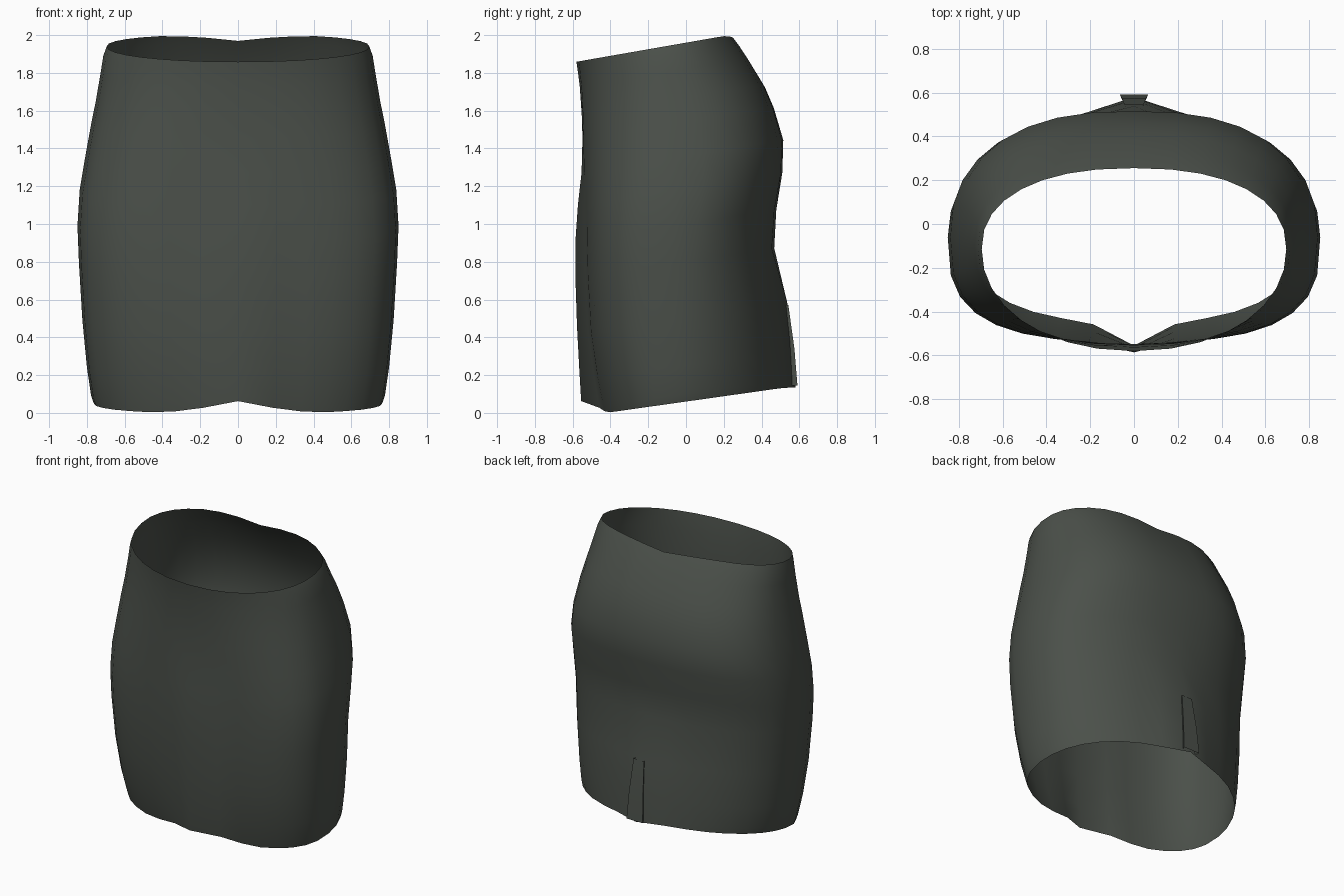
import bpy, bmesh, math

SEG = 32   # sides around the body

cloth = bpy.data.materials.new("dark olive grey cloth")
cloth.diffuse_color = (0.070, 0.080, 0.068, 1)


def finish(name, bm, angle):
    bmesh.ops.recalc_face_normals(bm, faces=bm.faces[:])
    mesh = bpy.data.meshes.new(name)
    bm.to_mesh(mesh)
    bm.free()
    ob = bpy.data.objects.new(name, mesh)
    bpy.context.collection.objects.link(ob)
    mesh.materials.append(cloth)
    bpy.ops.object.select_all(action='DESELECT')
    ob.select_set(True)
    bpy.context.view_layer.objects.active = ob
    bpy.ops.object.shade_smooth_by_angle(angle=math.radians(angle))
    return ob


# Ring sections: height, half width, side y,
# front y, front fold, front squareness, back y, back fold, back squareness
RINGS = [
    (0.060, 0.765, -0.05, -0.450, 0.105, 2.5, 0.530, 0.050, 2.0),
    (0.100, 0.778, -0.05, -0.460, 0.097, 2.5, 0.528, 0.049, 2.0),
    (0.250, 0.800, -0.05, -0.485, 0.080, 2.7, 0.522, 0.045, 2.0),
    (0.500, 0.824, -0.05, -0.517, 0.060, 2.9, 0.503, 0.035, 2.02),
    (0.800, 0.842, -0.06, -0.532, 0.054, 3.0, 0.467, 0.0, 2.1),
    (1.000, 0.850, -0.06, -0.537, 0.048, 3.0, 0.478, 0.0, 2.2),
    (1.190, 0.838, -0.06, -0.540, 0.032, 2.9, 0.510, 0.0, 2.4),
    (1.360, 0.810, -0.07, -0.543, 0.010, 2.7, 0.515, 0.0, 2.5),
    (1.545, 0.777, -0.08, -0.548, 0.0, 2.5, 0.465, 0.0, 2.45),
    (1.670, 0.752, -0.09, -0.552, 0.0, 2.35, 0.418, 0.0, 2.4),
    (1.820, 0.727, -0.10, -0.562, 0.0, 2.2, 0.340, 0.0, 2.3),
    (1.910, 0.713, -0.11, -0.573, 0.0, 2.1, 0.288, 0.0, 2.3),
    (1.960, 0.695, -0.115, -0.580, 0.0, 2.1, 0.255, 0.0, 2.3),
]

# Skirt body: lofted squarish ovals, tilted down towards the front
bm = bmesh.new()
loops = []
for zc, w, ys, yf, ff, pf, yb, bf, pb in RINGS:
    tilt = 0.14 + 0.0175 * zc
    loop = []
    for i in range(SEG):
        a = 2 * math.pi * i / SEG
        s, c = math.sin(a), math.cos(a)
        u = min(1, abs(s) ** 0.87)
        x = math.copysign(u, s) * w
        p = pb if c > 0 else pf
        depth = 0 if u > 0.9999 else (1 - u ** p) ** (1 / p)
        y = ys + (yb - ys if c > 0 else yf - ys) * depth
        z = zc + tilt * y
        mid = max(0, 1 - abs(x) / 0.21)            # centre fold weight
        wide = max(0, 1 - abs(x) / 0.45) ** 1.5    # hem rise weight
        if c < 0:
            y -= ff * mid
            z += 0.07 * wide * max(0, 1 - zc)
        else:
            y += bf * mid
            z -= 0.035 * wide * max(0, (zc - 1.4) / 0.56)
        loop.append(bm.verts.new((x, y, z)))
    loops.append(loop)
for lo, hi in zip(loops, loops[1:]):
    for i in range(SEG):
        j = (i + 1) % SEG
        bm.faces.new((lo[i], lo[j], hi[j], hi[i]))
finish("skirt_body", bm, 60)

# Back vent: slim raised pleat, wider at the hem
bm = bmesh.new()
VENT = [(0.145, 0.065, 0.590, 0.04), (0.34, 0.056, 0.574, 0.034),
        (0.57, 0.042, 0.542, 0.03)]
rows = [[bm.verts.new(v) for v in ((-0.7 * w, y - d, z), (-w, y, z),
                                   (w, y, z), (0.7 * w, y - d, z))]
        for z, w, y, d in VENT]
for lo, hi in zip(rows, rows[1:]):
    for i in range(3):
        bm.faces.new((lo[i], lo[i + 1], hi[i + 1], hi[i]))
finish("back_vent", bm, 30)
